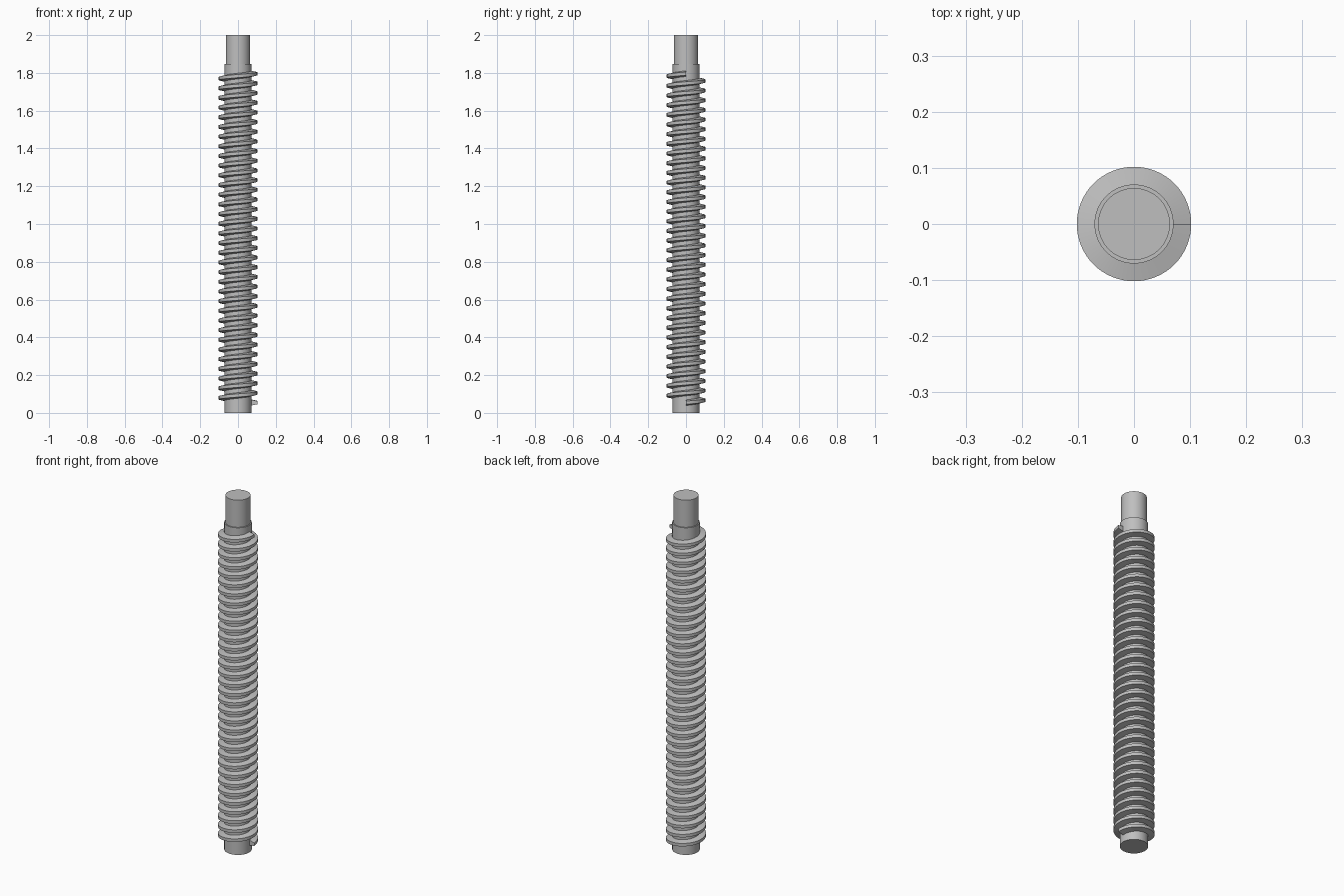
import bpy, bmesh, math

if "Cube" in bpy.data.objects:
    bpy.data.objects.remove(bpy.data.objects["Cube"])

CORE_R, NECK_R, CREST_R = 0.0705, 0.064, 0.102
STEP_Z, TOP_Z = 1.847, 2.0
START_Z, END_Z, TURNS = 0.054, 1.796, 34
SEGS = 64

steel = bpy.data.materials.new("steel grey")
steel.diffuse_color = (0.52, 0.52, 0.52, 1)
steel.use_nodes = True
steel.node_tree.nodes["Principled BSDF"].inputs["Base Color"].default_value = steel.diffuse_color


def finish(name, bm):
    """Turn a bmesh into a smooth-shaded object with sharp edges kept."""
    bmesh.ops.recalc_face_normals(bm, faces=bm.faces)
    mesh = bpy.data.meshes.new(name)
    bm.to_mesh(mesh)
    bm.free()
    mesh.materials.append(steel)
    obj = bpy.data.objects.new(name, mesh)
    bpy.context.collection.objects.link(obj)
    bpy.ops.object.select_all(action='DESELECT')
    obj.select_set(True)
    bpy.context.view_layer.objects.active = obj
    bpy.ops.object.shade_smooth_by_angle(angle=math.radians(30))
    return obj


def ring(bm, r, z):
    return [bm.verts.new((r * math.cos(a), r * math.sin(a), z))
            for a in (2 * math.pi * i / SEGS for i in range(SEGS))]


def bridge(bm, a, b):
    n = len(a)
    for i in range(n):
        j = (i + 1) % n
        bm.faces.new((a[i], a[j], b[j], b[i]))


# Stepped shaft: threaded core below, narrower neck on top
bm = bmesh.new()
rings = [ring(bm, r, z) for r, z in
         ((CORE_R, 0), (CORE_R, STEP_Z), (NECK_R, STEP_Z), (NECK_R, TOP_Z))]
for lower, upper in zip(rings, rings[1:]):
    bridge(bm, lower, upper)
bm.faces.new(rings[0])
bm.faces.new(rings[-1])
finish("shaft", bm)

# Trapezoidal thread: right-handed helical sweep with flat ends
profile = ((CORE_R - 0.002, -0.0155), (CREST_R, -0.0085),
           (CREST_R, 0.0085), (CORE_R - 0.002, 0.0155))
bm = bmesh.new()
steps = TURNS * SEGS
sections = []
for i in range(steps + 1):
    a = 2 * math.pi * i / SEGS
    z = START_Z + (END_Z - START_Z) * i / steps
    sections.append([bm.verts.new((r * math.cos(a), r * math.sin(a), z + dz))
                     for r, dz in profile])
for s, t in zip(sections, sections[1:]):
    bridge(bm, s, t)
bm.faces.new(sections[0])
bm.faces.new(sections[-1])
finish("thread", bm)
